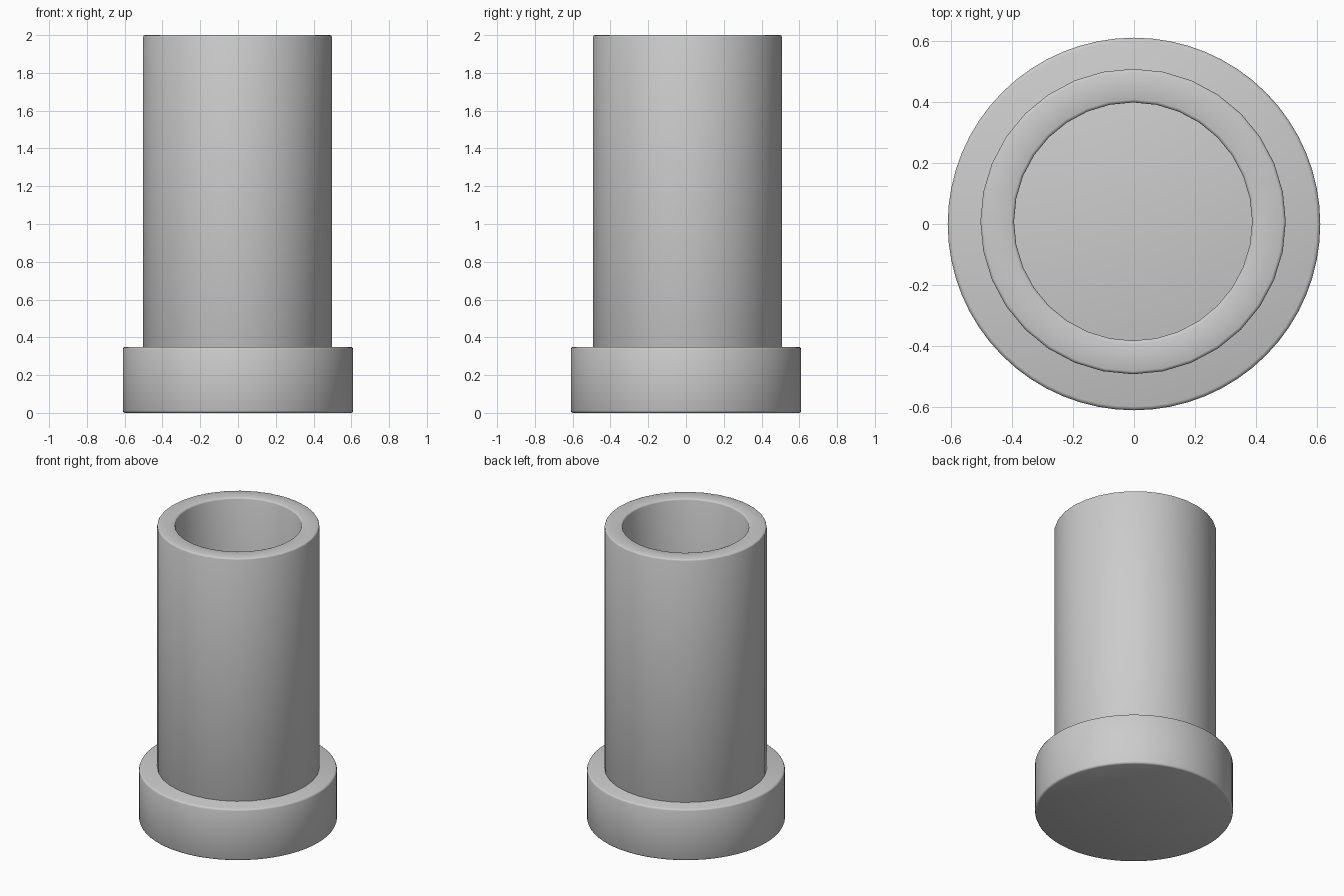
import bpy
import bmesh
import math

cube = bpy.data.objects.get("Cube")
if cube:
    bpy.data.objects.remove(cube)

CAP_RADIUS, CAP_TOP = 0.61, 0.35
TUBE_OUTER, TUBE_INNER, TUBE_TOP = 0.5, 0.39, 2.0


def finish(name, bm, location, bevel):
    """Turn a bmesh into a smooth object with softly rounded rims."""
    bmesh.ops.recalc_face_normals(bm, faces=bm.faces)
    mesh = bpy.data.meshes.new(name)
    bm.to_mesh(mesh)
    bm.free()
    obj = bpy.data.objects.new(name, mesh)
    obj.location = location
    bpy.context.collection.objects.link(obj)
    for poly in mesh.polygons:
        poly.use_smooth = True
    mod = obj.modifiers.new("rounded_rims", 'BEVEL')
    mod.width = bevel
    mod.segments = 2
    mod.limit_method = 'ANGLE'
    mod.angle_limit = math.radians(40)
    return obj


# Solid round cap at the foot
bm = bmesh.new()
bmesh.ops.create_cone(bm, cap_ends=True, segments=64, radius1=CAP_RADIUS,
                      radius2=CAP_RADIUS, depth=CAP_TOP)
finish("base_cap", bm, (0, 0, CAP_TOP / 2), 0.012)

# Hollow tube: rectangular wall section spun around the axis, seated in the cap
bm = bmesh.new()
foot = CAP_TOP - 0.03
section = [(TUBE_INNER, foot), (TUBE_OUTER, foot),
           (TUBE_OUTER, TUBE_TOP), (TUBE_INNER, TUBE_TOP)]
verts = [bm.verts.new((0, r, z)) for r, z in section]
edges = [bm.edges.new((verts[i], verts[(i + 1) % 4])) for i in range(4)]
bmesh.ops.spin(bm, geom=verts + edges, cent=(0, 0, 0), axis=(0, 0, 1),
               angle=math.tau, steps=32, use_merge=True)
bmesh.ops.remove_doubles(bm, verts=bm.verts, dist=0.0001)
finish("hollow_tube", bm, (-0.003, 0.008, 0), 0.01)
